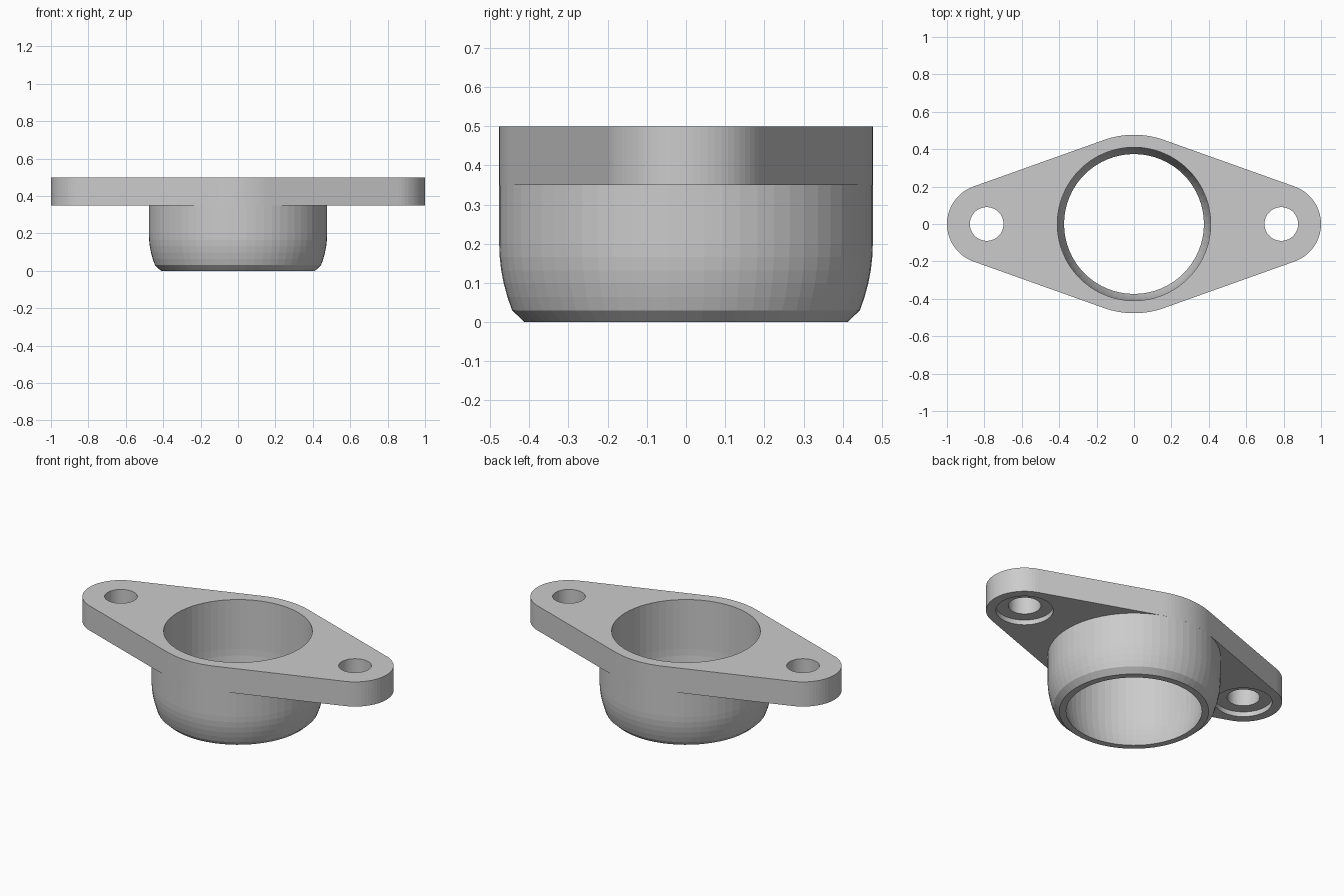
import bpy, bmesh, math

if "Cube" in bpy.data.objects:
    bpy.data.objects.remove(bpy.data.objects["Cube"])

SEG = 64
HUB_R, BORE_R = 0.477, 0.41
BOLT_X, END_R = 0.7875, 0.2125
Z0, Z1 = 0.35, 0.5

grey = bpy.data.materials.new("plain grey")
grey.diffuse_color = (0.6, 0.6, 0.6, 1)
grey.use_nodes = True
grey.node_tree.nodes["Principled BSDF"].inputs["Base Color"].default_value = grey.diffuse_color


def make_object(name, bm):
    bmesh.ops.recalc_face_normals(bm, faces=bm.faces)
    mesh = bpy.data.meshes.new(name)
    bm.to_mesh(mesh)
    bm.free()
    mesh.materials.append(grey)
    obj = bpy.data.objects.new(name, mesh)
    bpy.context.collection.objects.link(obj)
    return obj


def lathe(name, profile, x=0.0, caps=False):
    """Turn an (r, z) profile around a vertical axis at x."""
    bm = bmesh.new()
    rings = []
    for r, z in profile:
        rings.append([bm.verts.new((x + r * math.cos(2 * math.pi * i / SEG),
                                    r * math.sin(2 * math.pi * i / SEG), z))
                      for i in range(SEG)])
    for a, b in zip(rings, rings[1:]):
        for i in range(SEG):
            j = (i + 1) % SEG
            bm.faces.new((a[i], a[j], b[j], b[i]))
    if caps:
        bm.faces.new(rings[0])
        bm.faces.new(rings[-1])
    return make_object(name, bm)


def arc(cx, cy, r, a0, a1, n):
    return [(cx + r * math.cos(a0 + (a1 - a0) * i / n),
             cy + r * math.sin(a0 + (a1 - a0) * i / n)) for i in range(n + 1)]


# Flange: centre circle and two end circles joined by tangent lines
t = math.acos((HUB_R - END_R) / BOLT_X)
outline = (arc(BOLT_X, 0, END_R, -t, t, 28)
           + arc(0, 0, HUB_R, t, math.pi - t, 16)
           + arc(-BOLT_X, 0, END_R, math.pi - t, math.pi + t, 28)
           + arc(0, 0, HUB_R, math.pi + t, 2 * math.pi - t, 16))
bm = bmesh.new()
base = bm.faces.new([bm.verts.new((x, y, Z0)) for x, y in outline])
top = bmesh.ops.extrude_face_region(bm, geom=[base])["geom"]
bmesh.ops.translate(bm, vec=(0, 0, Z1 - Z0),
                    verts=[v for v in top if isinstance(v, bmesh.types.BMVert)])
flange = make_object("flange", bm)

# Bore, and bolt holes with a shallow recess underneath
bolt = [(0.158, 0.3), (0.158, 0.38), (0.09, 0.38), (0.09, 0.6)]
cutters = [lathe("bore_cutter", [(BORE_R, 0.3), (BORE_R, 0.6)], caps=True)]
cutters += [lathe("bolt_cutter", bolt, s * BOLT_X, True) for s in (-1, 1)]
bpy.context.view_layer.objects.active = flange
for c in cutters:
    m = flange.modifiers.new("cut", "BOOLEAN")
    m.operation, m.solver, m.object = "DIFFERENCE", "EXACT", c
    bpy.ops.object.modifier_apply(modifier=m.name)
    bpy.data.objects.remove(c)

# Hub: thin cup wall, straight above z = 0.2 and curving inwards below it
inner = [(BORE_R - 0.036 * (i / 5) ** 2, 0.2 - 0.04 * i) for i in range(6)]
outer = [(HUB_R - 0.033 * (i / 5) ** 2, 0.2 - 0.034 * i) for i in range(5, -1, -1)]
hub = lathe("hub", [(BORE_R, Z0)] + inner + [(0.412, 0)] + outer + [(HUB_R, Z0)])
